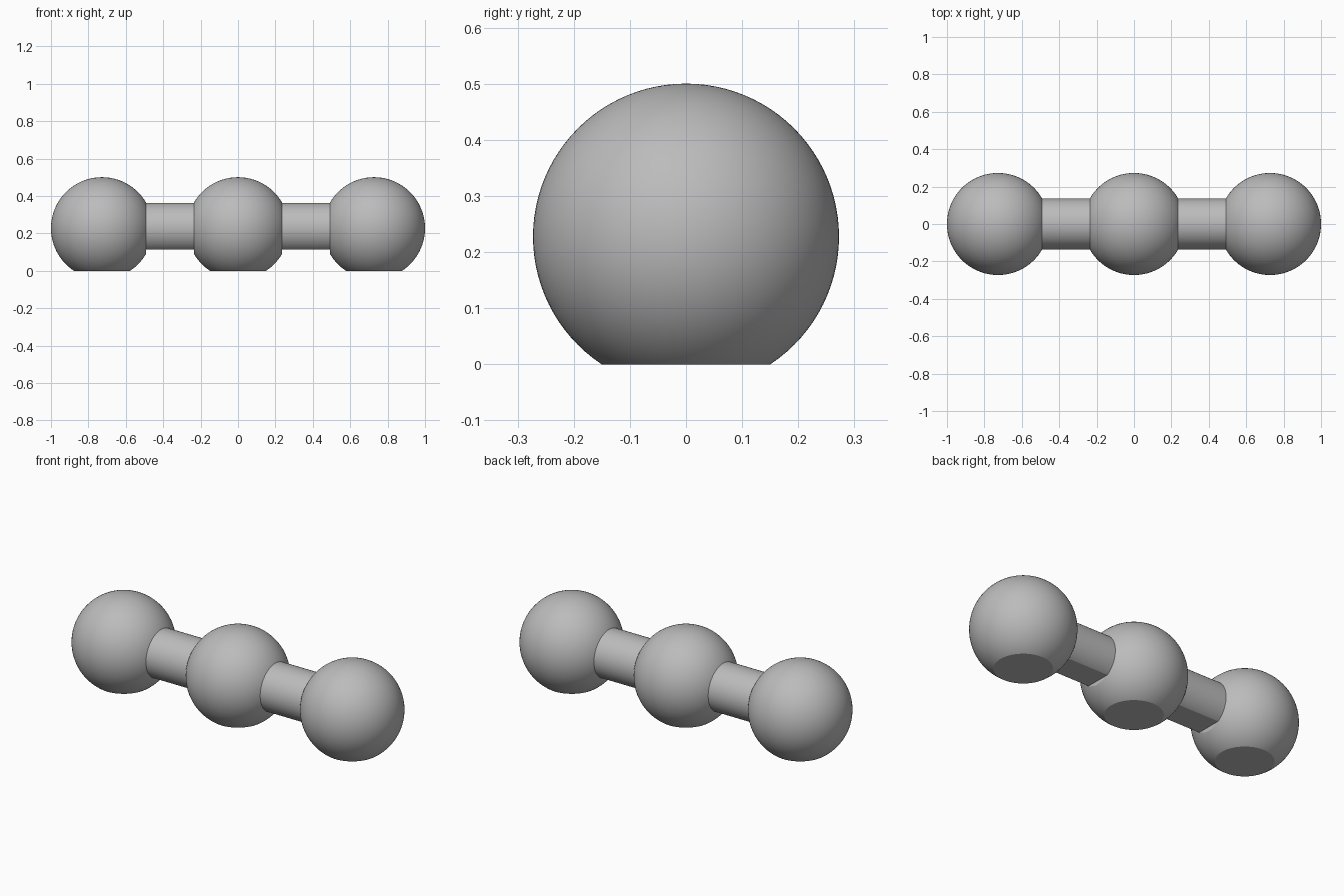
import bpy, bmesh, math
from mathutils import Matrix, Vector

cube = bpy.data.objects.get("Cube")
if cube:
    bpy.data.objects.remove(cube, do_unlink=True)

BALL_R = 0.2727
ROD_R = 0.136
AXIS_Z = 0.2275
SPACING = 1 - BALL_R
FLAT_X = math.sqrt(BALL_R ** 2 - ROD_R ** 2)   # where the rod meets a ball
ROD_FLAT_Z = 0.113

grey = bpy.data.materials.new("plain grey")
grey.use_nodes = True
grey.diffuse_color = (0.5, 0.5, 0.5, 1)
bsdf = next(n for n in grey.node_tree.nodes if n.type == 'BSDF_PRINCIPLED')
bsdf.inputs["Base Color"].default_value = grey.diffuse_color


def slice_off(bm, point, normal):
    """Remove everything on the normal side of a plane and cap the hole."""
    cut = bmesh.ops.bisect_plane(bm, geom=bm.verts[:] + bm.edges[:] + bm.faces[:],
                                 dist=1e-5, plane_co=point, plane_no=normal,
                                 clear_outer=True)
    rim = [e for e in cut["geom_cut"] if isinstance(e, bmesh.types.BMEdge)]
    bmesh.ops.holes_fill(bm, edges=rim, sides=0)


def finish(bm, name):
    bmesh.ops.recalc_face_normals(bm, faces=bm.faces[:])
    mesh = bpy.data.meshes.new(name)
    bm.to_mesh(mesh)
    bm.free()
    mesh.materials.append(grey)
    obj = bpy.data.objects.new(name, mesh)
    bpy.context.collection.objects.link(obj)
    bpy.ops.object.select_all(action='DESELECT')
    obj.select_set(True)
    bpy.context.view_layer.objects.active = obj
    bpy.ops.object.shade_smooth_by_angle(angle=math.radians(25))


def ball(name, x, rod_sides):
    """Sphere with a flat foot and a flat seat on each side that takes a rod."""
    bm = bmesh.new()
    bmesh.ops.create_uvsphere(bm, u_segments=96, v_segments=48, radius=BALL_R,
                              matrix=Matrix.Translation((x, 0, AXIS_Z)))
    slice_off(bm, Vector((x, 0, 0)), Vector((0, 0, -1)))
    for side in rod_sides:
        slice_off(bm, Vector((x + side * FLAT_X, 0, AXIS_Z)), Vector((side, 0, 0)))
    finish(bm, name)


def rod(name, side):
    """Round bar between two balls, flattened underneath."""
    bm = bmesh.new()
    place = Matrix.Translation((side * SPACING / 2, 0, AXIS_Z)) @ Matrix.Rotation(math.pi / 2, 4, 'Y')
    bmesh.ops.create_cone(bm, cap_ends=True, segments=96, radius1=ROD_R, radius2=ROD_R,
                          depth=SPACING - 2 * FLAT_X, matrix=place)
    slice_off(bm, Vector((0, 0, ROD_FLAT_Z)), Vector((0, 0, -1)))
    finish(bm, name)


# Three balls joined by two rods
ball("middle_ball", 0, (-1, 1))
for label, side in (("left", 1), ("right", -1)):
    ball(label + "_ball", side * SPACING, (-side,))
    rod(label + "_rod", side)
